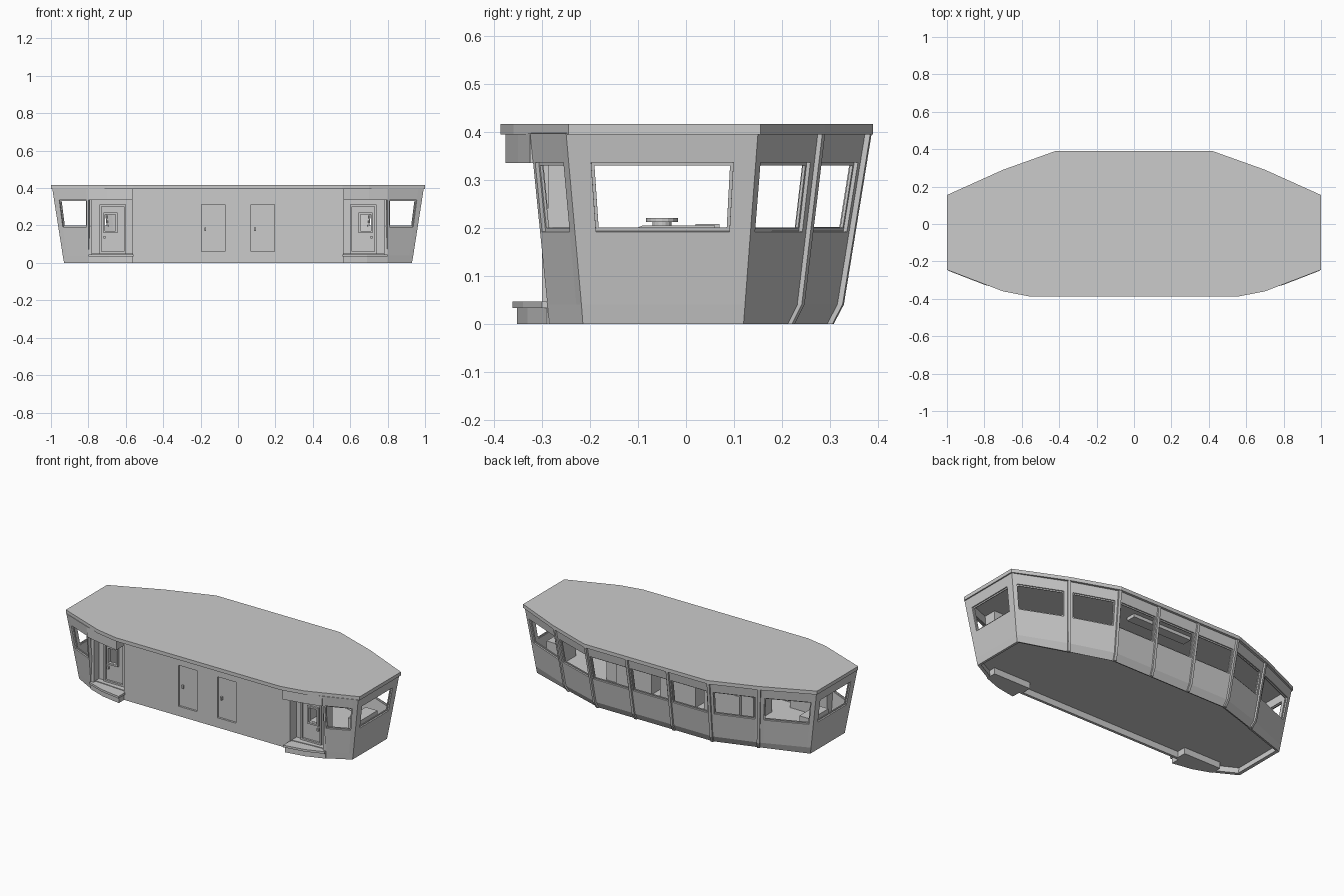
import bpy, bmesh, math
from mathutils import Vector

if "Cube" in bpy.data.objects:
    bpy.data.objects.remove(bpy.data.objects["Cube"])


def make(name, verts, faces, thick=0.0, offset=-1):
    me = bpy.data.meshes.new(name)
    me.from_pydata([tuple(v) for v in verts], [], faces)
    ob = bpy.data.objects.new(name, me)
    bpy.context.collection.objects.link(ob)
    if thick:
        m = ob.modifiers.new("thickness", 'SOLIDIFY')
        m.thickness, m.offset = thick, offset
    return ob


def prism(name, outline, z0, z1):
    """Vertical prism from a counterclockwise outline."""
    n = len(outline)
    v = [(x, y, z) for z in (z0, z1) for x, y in outline]
    f = [list(range(n))[::-1], list(range(n, 2 * n))]
    f += [(i, (i + 1) % n, n + (i + 1) % n, n + i) for i in range(n)]
    return make(name, v, f)


def box(name, x0, x1, y0, y1, z0, z1):
    return prism(name, [(x0, y0), (x1, y0), (x1, y1), (x0, y1)], z0, z1)


def bilerp(q, u, v):
    a, b, c, d = [Vector(p) for p in q]
    return a.lerp(b, u).lerp(d.lerp(c, u), v)


def frame_panel(name, q, us, vs, thick=0.018, offset=-1):
    """Quad panel with one or more openings side by side (us in pairs)."""
    U, V = (0, *us, 1), (0, *vs, 1)
    n = len(U)
    v = [bilerp(q, a, b) for b in V for a in U]
    f = [(j * n + i, j * n + i + 1, (j + 1) * n + i + 1, (j + 1) * n + i)
         for j in range(3) for i in range(n - 1) if not (j == 1 and i % 2)]
    return make(name, v, f, thick, offset)


def upright(x0, x1, y, z0, z1):
    return [(x0, y, z0), (x1, y, z0), (x1, y, z1), (x0, y, z1)]


def mirror(pts):
    return [(-x, y) for x, y in reversed(pts)]


# Wall corner rings, right half from aft to bow, then mirrored
bot = [(.80, -.285), (.93, -.215), (.93, .12), (.645, .215), (.39, .297), (.13, .297)]
knu = [(.80, -.289), (.937, -.218), (.937, .123), (.658, .235), (.397, .318), (.132, .318)]
top = [(.80, -.325), (.993, -.25), (.993, .15), (.695, .278), (.417, .376), (.139, .376)]
bot, knu, top = [r + mirror(r) for r in (bot, knu, top)]
ZK, ZT = .04, .397
windows = [(.06, .85), (.12, .88), (.08, .91), (.08, .92), (.06, .94), (.06, .94)]
windows += [(1 - b, 1 - a) for a, b in reversed(windows[:5])]

# Window panels, lower knuckle strips and recessed window frames
for i in range(11):
    q = [(*knu[i], ZK), (*knu[i + 1], ZK), (*top[i + 1], ZT), (*top[i], ZT)]
    us, vs = windows[i], (.425, .83)
    frame_panel("window_wall", q, us, vs)
    low = [(*bot[i], 0), (*bot[i + 1], 0), (*knu[i + 1], ZK), (*knu[i], ZK)]
    make("lower_wall", low, [(0, 1, 2, 3)], .018)
    n = (Vector(q[1]) - Vector(q[0])).cross(Vector(q[3]) - Vector(q[0])).normalized()
    r = [bilerp(q, a, b) - n * .008 for a, b in
         ((us[0], vs[0]), (us[1], vs[0]), (us[1], vs[1]), (us[0], vs[1]))]
    w = .006 / (r[1] - r[0]).length
    frame_panel("window_frame", r, (w, 1 - w), (.05, .95), .006)

# Outside mullions following the knuckle at the bow panel joints
for i in range(3, 9):
    side = (Vector(top[i + 1]) - Vector(top[i - 1])).normalized()
    s = Vector((side.x, side.y, 0)) * .008
    o = Vector((side.y, -side.x, 0)) * .010
    path = [Vector((*bot[i], 0)), Vector((*knu[i], ZK)), Vector((*top[i], ZT))]
    v = [p + a * s + b * o for p in path for a, b in ((-1, -.6), (1, -.6), (1, 1), (-1, 1))]
    f = [(3, 2, 1, 0), (8, 9, 10, 11)]
    f += [(k + j, k + (j + 1) % 4, k + 4 + (j + 1) % 4, k + 4 + j) for k in (0, 4) for j in range(4)]
    make("mullion", v, f)

# Roof slab and raised floor
half = [(.56, -.387), (.70, -.36), (1, -.245), (1, .155), (.70, .29), (.42, .39)]
prism("roof", half + mirror(half), .395, .417)
fl = [(.57, -.285), (.79, -.270)] + [(x * .99, y * .99) for x, y in bot[1:5]]
FL = .05
prism("floor", fl + mirror(fl), .038, FL)

# Aft main wall with two door openings
YW = -.30
us = [(x + .565) / 1.13 for x in (-.205, -.06, .06, .205)]
frame_panel("aft_wall", upright(-.565, .565, YW, 0, .397), us, (.05 / .397, .322 / .397), .016, -1)


def door_frame(name, x0, x1, y, z0, z1, depth=.012):
    w, h = .010 / (x1 - x0), .010 / (z1 - z0)
    frame_panel(name, upright(x0, x1, y, z0, z1), (w, 1 - w), (h, 1 - h), depth, 1)


# Recessed aft doors
for s in (-1, 1):
    x0, x1 = sorted((s * .06, s * .205))
    door_frame("aft_door_frame", x0, x1, YW + .012, .05, .322)
    box("aft_door_leaf", x0, x1, YW + .018, YW + .03, .05, .322)
    xk = x0 + .03
    box("door_handle", xk - .005, xk + .005, YW + .006, YW + .02, .17, .19)

# Side entrances: recess, door, lintel and step on each side
YD = -.238
for s in (-1, 1):
    def out(pts):
        return pts if s > 0 else mirror(pts)

    a, b = sorted((s * .565, s * .79))
    us = sorted(((s * .655 - a) / (b - a), (s * .71 - a) / (b - a)))
    frame_panel("entrance_wall", upright(a, b, YD, 0, .397), us, (.43, .655), .012)
    door_frame("entrance_door", *sorted((s * .60, s * .74)), YD, .05, .312)
    door_frame("porthole", *sorted((s * .645, s * .72)), YD, .16, .27)
    box("entrance_handle", *sorted((s * .708, s * .72)), -.25, YD, .13, .145)
    box("recess_jamb", *sorted((s * .78, s * .80)), -.288, -.226, 0, .397)
    box("recess_return", *sorted((s * .549, s * .565)), YW, -.226, 0, .397)
    prism("lintel", out([(.565, -.376), (.70, -.35), (.80, -.325), (.80, YD), (.565, YD)]), .335, .397)
    prism("step", out([(.565, -.352), (.69, -.33), (.80, -.29), (.80, YD), (.565, YD)]), 0, .033)
    prism("step_tread", out([(.56, -.362), (.69, -.34), (.80, -.30), (.80, YD), (.56, YD)]), .033, .046)


# Bridge consoles with sloped fronts and instrument blocks
def console(name, x0, x1, y0, y1, h):
    prof = [(y0, FL), (y1, FL), (y1, h), (y0 + .03, h), (y0, h - .012)]
    v = [(x, y, z) for x in (x0, x1) for y, z in prof]
    f = [(4, 3, 2, 1, 0), (5, 6, 7, 8, 9)] + [(i, (i + 1) % 5, 5 + (i + 1) % 5, 5 + i) for i in range(5)]
    return make(name, v, f)


for x0 in (-.42, -.12, .18):
    console("bow_console", x0, x0 + .24, -.02, .08, .198)
    for k in range(3):
        xs = x0 + .03 + k * .07
        box("console_screen", xs, xs + .045, .02, .07, .19, .208)
for s in (-1, 1):
    console("side_console", *sorted((s * .42, s * .50)), -.12, .06, .205)

# Round compass on a pedestal
box("pedestal", -.03, .03, -.08, -.02, FL, .196)
for r, z0, z1 in ((.020, .196, .212), (.033, .212, .22)):
    prism("compass", [(r * math.cos(t * math.pi / 8), -.05 + r * math.sin(t * math.pi / 8))
                      for t in range(16)], z0, z1)


# Helm chairs
def chair(x, y):
    box("chair_post", x - .01, x + .01, y - .01, y + .01, FL, .10)
    box("chair_seat", x - .035, x + .035, y - .035, y + .035, .10, .115)
    box("chair_back", x - .032, x + .032, y - .045, y - .03, .105, .195)
    for s in (-1, 1):
        box("chair_arm", x + s * .036 - .006, x + s * .036 + .006, y - .035, y + .03, .135, .145)


for x in (-.28, .28):
    chair(x, -.12)

# Low wing consoles and ceiling instrument panel
for s in (-1, 1):
    box("wing_console", *sorted((s * .82, s * .90)), -.10, .07, FL, .185)
box("ceiling_panel", -.2, .2, .18, .24, .375, .396)
